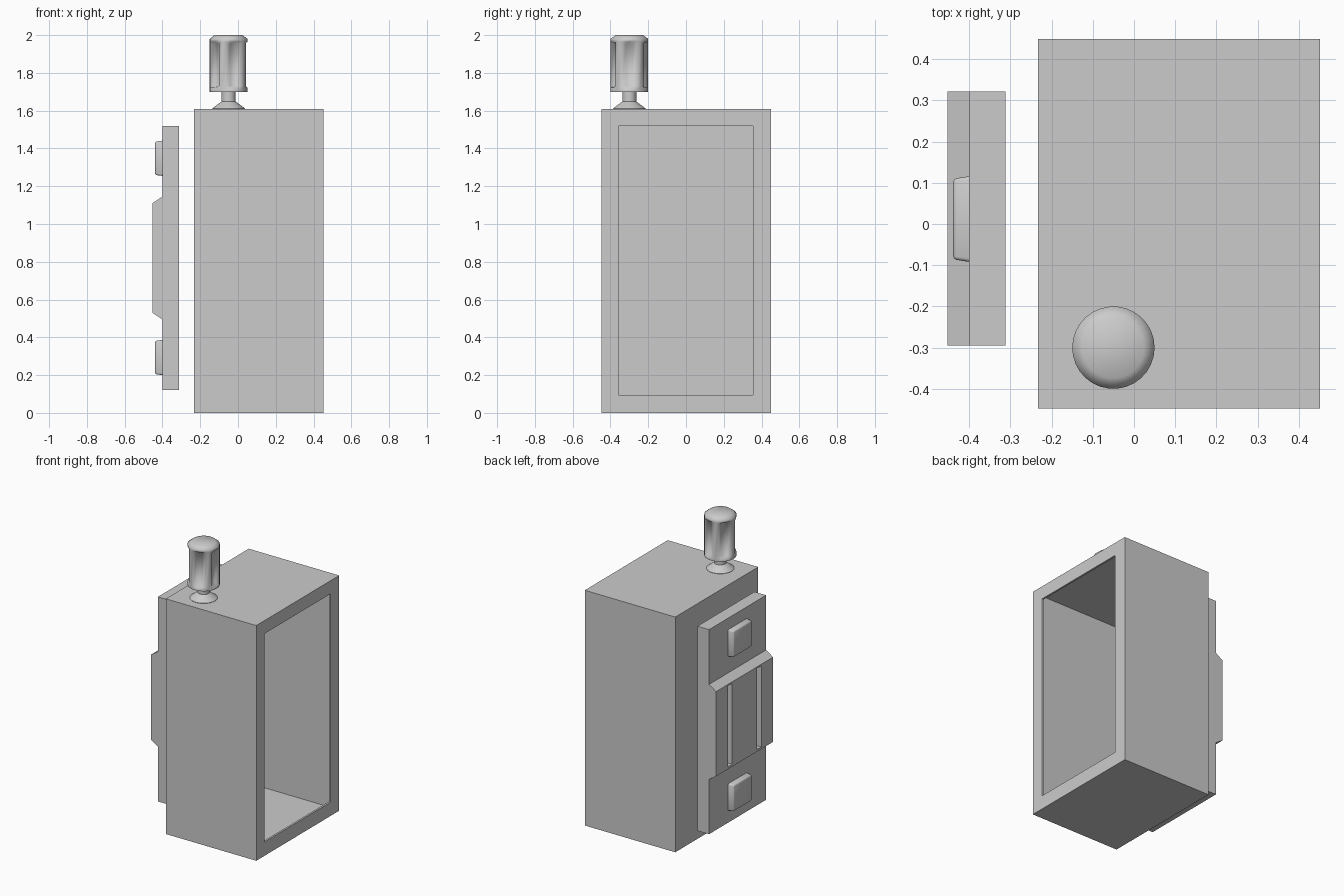
import bpy, bmesh, math

if "Cube" in bpy.data.objects:
    bpy.data.objects.remove(bpy.data.objects["Cube"])


def make_object(name, bm, smooth=None):
    bmesh.ops.recalc_face_normals(bm, faces=bm.faces)
    mesh = bpy.data.meshes.new(name)
    bm.to_mesh(mesh)
    bm.free()
    obj = bpy.data.objects.new(name, mesh)
    bpy.context.collection.objects.link(obj)
    if smooth:
        bpy.ops.object.select_all(action='DESELECT')
        obj.select_set(True)
        bpy.context.view_layer.objects.active = obj
        bpy.ops.object.shade_smooth_by_angle(angle=math.radians(smooth))
    return obj


def add_box(bm, lo, hi):
    verts = bmesh.ops.create_cube(bm, size=1)['verts']
    for v in verts:
        v.co = [(a + b) / 2 + c * (b - a) for a, b, c in zip(lo, hi, v.co)]


def cut(obj, cutter):
    mod = obj.modifiers.new("cut", 'BOOLEAN')
    mod.operation = 'DIFFERENCE'
    mod.solver = 'EXACT'
    mod.object = cutter
    cutter.hide_render = True
    cutter.hide_viewport = True


def box_cutter(name, lo, hi):
    bm = bmesh.new()
    add_box(bm, lo, hi)
    return make_object(name, bm)


def lathe(name, profile, segs, centre, flute=None, smooth=35):
    """Spin (radius, z) points; flute(angle, ring) trims the radius."""
    bm = bmesh.new()
    rings = []
    for i, (r, z) in enumerate(profile):
        ring = []
        for s in range(segs):
            a = 2 * math.pi * s / segs
            rr = r - (flute(a, i) if flute else 0)
            ring.append(bm.verts.new((centre[0] + rr * math.cos(a),
                                      centre[1] + rr * math.sin(a), z)))
        rings.append(ring)
    for lo, hi in zip(rings, rings[1:]):
        for s in range(segs):
            t = (s + 1) % segs
            bm.faces.new((lo[s], lo[t], hi[t], hi[s]))
    bm.faces.new(rings[0])
    bm.faces.new(rings[-1])
    return make_object(name, bm, smooth)


# Case: thin-walled box with a framed opening on the +x side
T = 0.013
bm = bmesh.new()
add_box(bm, (-0.233, -0.448, 0), (0.452, 0.449, 1.61))
case = make_object("case", bm)
cut(case, box_cutter("cavity_cutter", (-0.233 + T, -0.448 + T, T),
                     (0.452 - T, 0.449 - T, 1.61 - T)))
cut(case, box_cutter("opening_cutter", (0.3, -0.358, 0.095),
                     (0.6, 0.355, 1.52)))

# Side plate with raised middle, extruded along y from its x-z profile
outline = [(-0.312, 0.12), (-0.40, 0.12), (-0.40, 0.495), (-0.453, 0.53),
           (-0.453, 1.11), (-0.40, 1.145), (-0.40, 1.52), (-0.312, 1.52)]
bm = bmesh.new()
face = bm.faces.new([bm.verts.new((x, -0.295, z)) for x, z in outline])
ext = bmesh.ops.extrude_face_region(bm, geom=[face])['geom']
bmesh.ops.translate(bm, vec=(0, 0.617, 0),
                    verts=[g for g in ext if isinstance(g, bmesh.types.BMVert)])
plate = make_object("side_plate", bm)

# Two vertical slots in the raised middle
bm = bmesh.new()
for y in (-0.143, 0.171):
    add_box(bm, (-0.5, y - 0.024, 0.545), (-0.41, y + 0.024, 1.10))
cut(plate, make_object("slot_cutter", bm))

# Tapered, rounded buttons on the plate
for name, z in (("lower_button", 0.293), ("upper_button", 1.348)):
    bm = bmesh.new()
    add_box(bm, (-0.439, -0.092, z - 0.093), (-0.40, 0.116, z + 0.093))
    for v in bm.verts:
        if v.co.x < -0.42:
            v.co.y = 0.012 + (v.co.y - 0.012) * 0.94
            v.co.z = z + (v.co.z - z) * 0.95
    edges = [e for e in bm.edges if min(v.co.x for v in e.verts) < -0.42]
    bmesh.ops.bevel(bm, geom=edges, offset=0.008, segments=2,
                    profile=0.5, affect='EDGES')
    make_object(name, bm, 60)

# Knob base and stem
CENTRE = (-0.05, -0.30)
lathe("knob_stem", [(0.086, 1.605), (0.086, 1.612), (0.042, 1.645),
                    (0.037, 1.648), (0.037, 1.71)], 30, CENTRE)


# Knob with five flutes and a chamfered, smooth-shaded top
def flute(a, ring):
    step = 2 * math.pi / 5
    off = abs((a + step / 2) % step - step / 2)
    half = math.radians(24)
    if ring not in (2, 3) or off >= half:
        return 0
    return 0.025 * math.cos(off / half * math.pi / 2)


lathe("knob", [(0.1, 1.70), (0.1, 1.722), (0.1, 1.73), (0.1, 1.955),
               (0.1, 1.965), (0.1, 1.98), (0.074, 2.0)],
      30, CENTRE, flute, 80)
